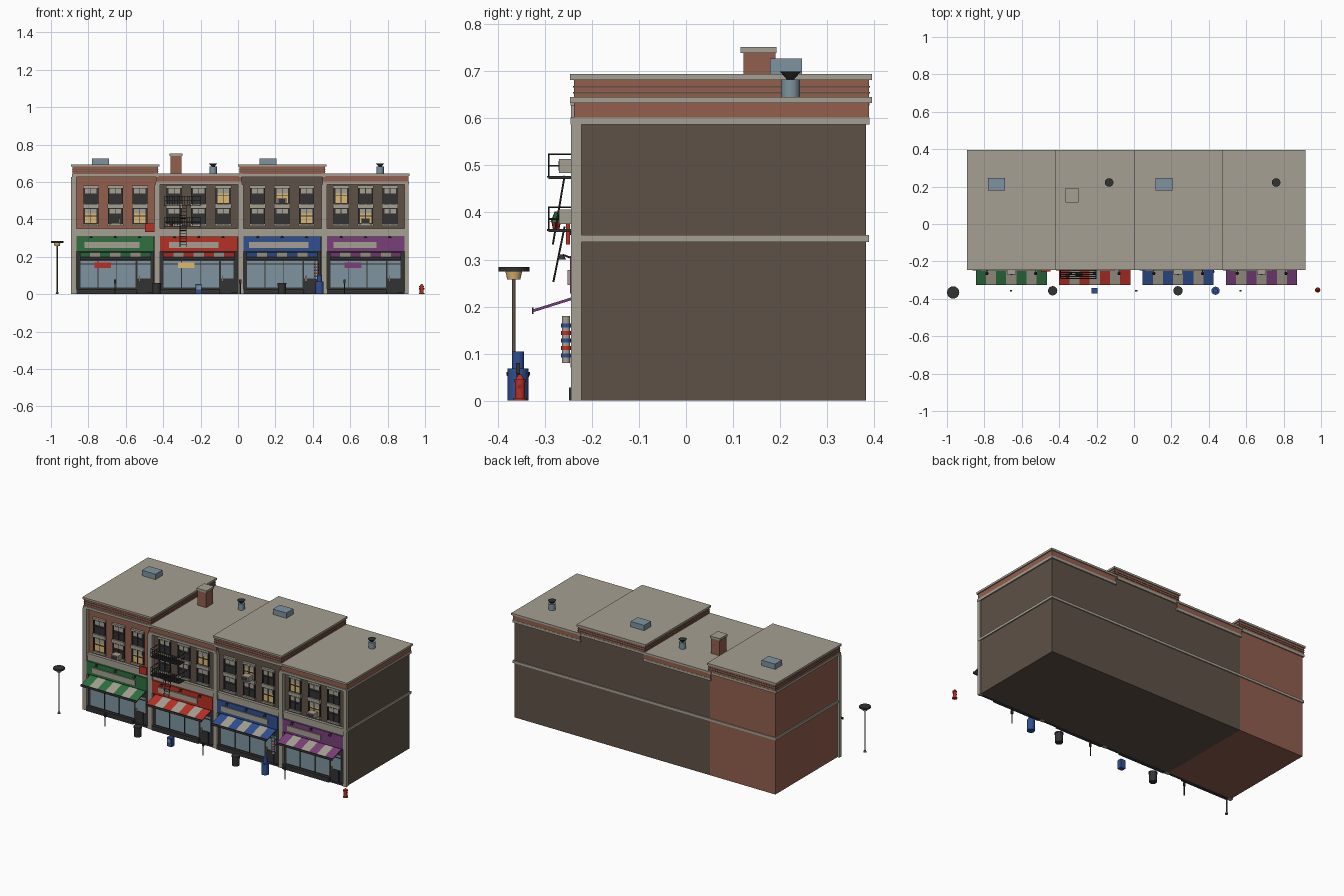
import bpy, bmesh, math
from mathutils import Vector, Matrix

if "Cube" in bpy.data.objects:
    bpy.data.objects.remove(bpy.data.objects["Cube"])

# Flat colours (sRGB bytes converted to linear)
PALETTE = {
    "brick": (146, 94, 78), "brown": (94, 81, 70), "stone": (166, 160, 146),
    "charcoal": (50, 50, 52), "glass": (126, 148, 160), "cream": (222, 184, 114),
    "green": (46, 112, 64), "red": (184, 48, 38), "blue": (48, 80, 146), "purple": (122, 64, 122)}
MATS = {}
for key, rgb in PALETTE.items():
    m = bpy.data.materials.new(key)
    lin = [(c / 255 / 12.92) if c < 10 else ((c / 255 + 0.055) / 1.055) ** 2.4 for c in rgb]
    m.diffuse_color = (*lin, 1)
    m.use_nodes = True
    m.node_tree.nodes["Principled BSDF"].inputs["Base Color"].default_value = m.diffuse_color
    MATS[key] = m


class Part:
    """Collects primitives into one named object."""
    def __init__(self, name):
        self.name, self.bm, self.mats = name, bmesh.new(), []

    def paint(self, verts, mat):
        if mat not in self.mats:
            self.mats.append(mat)
        for f in {f for v in verts for f in v.link_faces}:
            f.material_index = self.mats.index(mat)

    def box(self, x0, x1, y0, y1, z0, z1, mat):
        M = Matrix.Translation(((x0 + x1) / 2, (y0 + y1) / 2, (z0 + z1) / 2)) @ \
            Matrix.Diagonal((x1 - x0, y1 - y0, z1 - z0, 1))
        vs = bmesh.ops.create_cube(self.bm, size=1, matrix=M)["verts"]
        self.paint(vs, mat)
        return vs

    def cyl(self, x, y, z0, z1, r0, r1, mat, n=16):
        vs = bmesh.ops.create_cone(self.bm, cap_ends=True, segments=n, radius1=r0, radius2=r1,
                                   depth=z1 - z0, matrix=Matrix.Translation((x, y, (z0 + z1) / 2)))["verts"]
        self.paint(vs, mat)

    def rod(self, a, b, r, mat):
        a, b = Vector(a), Vector(b)
        M = Matrix.Translation((a + b) / 2) @ (b - a).to_track_quat('Z', 'Y').to_matrix().to_4x4()
        vs = bmesh.ops.create_cone(self.bm, cap_ends=True, segments=6, radius1=r, radius2=r,
                                   depth=(b - a).length, matrix=M)["verts"]
        self.paint(vs, mat)

    def done(self, smooth=False):
        me = bpy.data.meshes.new(self.name)
        self.bm.to_mesh(me)
        self.bm.free()
        for k in self.mats:
            me.materials.append(MATS[k])
        ob = bpy.data.objects.new(self.name, me)
        bpy.context.collection.objects.link(ob)
        if smooth:
            bpy.context.view_layer.objects.active = ob
            ob.select_set(True)
            bpy.ops.object.shade_smooth_by_angle(angle=math.radians(40))
            ob.select_set(False)


W, FRONT, BACK = 0.446, -0.222, 0.383
X0 = -0.879


def window(p, cx, z, lit, air_unit):
    w, h = 0.037, 0.086
    p.box(cx - w, cx + w, FRONT - .006, FRONT, z, z + h, "charcoal")
    p.box(cx - w + .006, cx + w - .006, FRONT - .007, FRONT, z + .005, z + h - .005,
          "cream" if lit else "charcoal")
    p.box(cx - w + .006, cx + w - .006, FRONT - .008, FRONT, z + h * .66, z + h - .005, "stone")   # blind
    for s in (-1, 1):                                                                            # jambs
        p.box(cx + s * w - .003, cx + s * w + .003, FRONT - .011, FRONT, z, z + h, "charcoal")
    p.box(cx - .002, cx + .002, FRONT - .01, FRONT, z, z + h, "charcoal")
    p.box(cx - w, cx + w, FRONT - .01, FRONT, z + h * .48, z + h * .53, "charcoal")
    p.box(cx - w - .006, cx + w + .006, FRONT - .016, FRONT, z - .011, z, "stone")               # sill
    p.box(cx - w - .006, cx + w + .006, FRONT - .014, FRONT, z + h, z + h + .012, "stone")       # lintel
    if air_unit:
        p.box(cx - .024, cx + .024, -0.27, FRONT, z + .001, z + .031, "stone")
        p.box(cx - .019, cx + .019, -0.271, -0.27, z + .006, z + .026, "charcoal")


# (wall, shop colour, body top, parapet height, lit windows, air unit, sign x range, hanging sign)
SHOPS = [
    ("brick", "green", .627, .04, {(0, 0), (2, 0)}, (1, 0), (-.82, -.527), "red"),
    ("brown", "red", .587, .031, {(2, 1)}, None, (-.37, -.104), "cream"),
    ("brown", "blue", .627, .04, {(1, 1), (2, 0)}, (1, 1), (.06, .377), None),
    ("brown", "purple", .587, .031, {(0, 1), (1, 0)}, (1, 0), (.51, .74), "purple")]

for i, (wall, col, top, par, lit, air, sign, hang) in enumerate(SHOPS):
    a = X0 + i * W
    b, cx, n = a + W, a + W / 2, f"building_{i + 1}"
    # Body, belt course, cornice, parapet and roof slab
    p = Part(n + "_walls")
    p.box(a, b, FRONT, BACK, 0, top, wall)
    p.done()
    p = Part(n + "_cornice_and_roof")
    e = .007 if i in (0, 3) else 0
    p.box(a - e * (i == 0), b + e * (i == 3), -.24, .389, .337, .352, "stone")
    p.box(a, b, -.236, FRONT, .308, .337, "stone")
    p.box(a - .008, b + .008, -.245, .39, top, top + .015, "stone")
    p.box(a - .006, b + .006, -.238, .389, top + .015, top + .015 + par, "brick")
    p.box(a - .013, b + .013, -.246, .395, top + .015 + par, top + .027 + par, "stone")
    if i % 2 == 0:   # thin corbel lines of the taller parapets
        for k in range(2):
            z = top + .026 + k * .013
            p.box(a - .008, b + .008, -.24, .391, z, z + .003, "brown")
    p.done()
    # Upper windows
    p = Part(n + "_windows")
    for c in range(3):
        for r in range(2):
            window(p, cx + (c - 1) * .131, .375 + r * .108, (c, r) in lit, (c, r) == air)
    p.done()
    # Shopfront: frame, display glass, door, bulkhead
    p = Part(n + "_shopfront")
    l, r = a + .016, b - .016
    p.box(l, r, -.231, FRONT, 0, .235, "charcoal")
    p.box(l + .02, l + .315, -.234, FRONT, .035, .178, "glass")
    p.box(l + .325, r - .02, -.234, FRONT, .085, .178, "glass")
    p.box(l + .328, r - .035, -.237, FRONT, .012, .085, "charcoal")
    p.box(l + .02, r - .02, -.238, FRONT, .160, .164, "charcoal")
    for mx in (.115, .215):
        p.box(l + mx - .002, l + mx + .002, -.238, FRONT, .035, .178, "charcoal")
    p.box(l, l + .32, -.249, FRONT, 0, .028, "charcoal")
    p.box(l + .32, r, -.24, FRONT, 0, .012, "charcoal")
    p.box(l + .333, l + .336, -.245, -.234, .07, .1, "cream")
    if hang:
        p.box(cx - .112, cx - .022, -.241, -.234, .14, .17, hang)
    p.done()
    # Fascia with sign plate and lamps
    p = Part(n + "_fascia")
    p.box(l, r, -.246, FRONT, .228, .308, col)
    p.box(*sign, -.252, FRONT, .246, .278, "stone")
    for dx in (-.13, 0, .13):
        p.rod((cx + dx, -.24, .302), (cx + dx, -.262, .31), .002, "charcoal")
        p.cyl(cx + dx, -.264, .300, .311, .009, .003, "charcoal", 10)
    p.done()
    # Striped sloping awning
    p = Part(n + "_awning")
    sw = .38 / 7
    for k in range(7):
        x = cx - .19 + k * sw
        for v in p.box(x, x + sw, -.325, -.236, .216, .222, "stone" if k % 2 else col):
            if v.co.y < -.3:
                v.co.z -= .028
        
    p.box(cx - .19, cx + .19, -.327, -.324, .184, .198, "charcoal")
    p.done()

# Stone pilasters between buildings
p = Part("pilasters")
for i in range(5):
    x = X0 + i * W
    t = .627 if i < 1 else .587
    p.box(x - (.013 if i != 4 else .016), x + (.016 if i != 4 else .006), -.244, FRONT, 0, t, "stone")
p.done()

# Roof hatches, chimney, vents
p = Part("roof_hatches")
for x in (-.735, .16):
    p.box(x - .046, x + .046, .178, .246, .69, .727, "glass")
p.done()
p = Part("chimney")
p.box(-.361, -.303, .122, .19, .64, .741, "brick")
p.box(-.366, -.298, .116, .192, .739, .752, "stone")
p.done()
p = Part("roof_vents")
for x in (-.133, .76):
    p.cyl(x, .222, .64, .683, .02, .02, "glass")
    p.cyl(x, .222, .683, .7, .008, .023, "charcoal")
p.done(True)

# Fire escape: two railed landings and ladders
p = Part("fire_escape")
fx0, fx1, fy = -.392, -.203, -.292
for z in (.361, .474):
    for k in range(7):
        y = fy + k * .011
        p.box(fx0, fx1, y - .003, y + .003, z, z + .004, "charcoal")
    for zz in (z + .025, z + .05):
        p.rod((fx0, fy, zz), (fx1, fy, zz), .0018, "charcoal")
        for x in (fx0, fx1):
            p.rod((x, fy, zz), (x, FRONT, zz), .0018, "charcoal")
    for k in range(15):
        x = fx0 + (fx1 - fx0) * k / 14
        p.rod((x, fy, z), (x, fy, z + .05), .0014, "charcoal")
    for x in (fx0, fx1):
        p.box(x - .003, x + .003, fy, FRONT, z - .003, z + .004, "charcoal")
for top_pt, low_pt in (((-.258, .478), (-.283, .332)), ((-.258, .37), (-.282, .252))):
    for x in (-.31, -.276):
        p.rod((x, *top_pt), (x, *low_pt), .002, "charcoal")
    for k in range(1, 8):
        t = k / 8
        y, z = (top_pt[j] + (low_pt[j] - top_pt[j]) * t for j in (0, 1))
        p.rod((-.31, y, z), (-.276, y, z), .0016, "charcoal")
p.done()
p = Part("potted_plant")
p.cyl(-.355, -.276, .365, .38, .007, .01, "red", 10)
p.cyl(-.355, -.276, .38, .402, .012, .003, "green", 8)
p.done()

# Projecting red sign and striped barber pole
p = Part("blade_sign")
p.box(-.497, -.447, -.255, -.247, .332, .377, "red")
p.rod((-.472, -.25, .355), (-.472, FRONT, .355), .003, "charcoal")
p.done()
p = Part("striped_pole")
p.cyl(.42, -.255, .08, .18, .009, .009, "stone")
for k in range(5):
    z = .092 + k * .016
    p.cyl(.42, -.255, z, z + .008, .0102, .0102, "red" if k % 2 else "blue")
p.box(.417, .423, -.255, FRONT, .125, .131, "charcoal")
p.done(True)

# Street furniture
SY = -.357
p = Part("street_lamp")
p.cyl(-.967, -.366, 0, .26, .004, .004, "brown", 10)
p.cyl(-.967, -.366, 0, .012, .009, .006, "brown", 10)
p.cyl(-.967, -.366, .258, .276, .014, .018, "cream")
p.cyl(-.967, -.366, .275, .284, .033, .033, "charcoal")
p.done(True)
p = Part("litter_bins")
for x in (-.435, .235):
    p.cyl(x, SY, 0, .056, .021, .023, "charcoal")
    p.cyl(x, SY, .054, .061, .025, .025, "charcoal")
p.done(True)
p = Part("news_box")
p.box(-.226, -.194, SY - .014, SY + .014, 0, .054, "blue")
p.box(-.221, -.199, SY - .0155, SY - .014, .025, .046, "glass")
p.done()
p = Part("blue_post_box")
p.cyl(.436, SY, 0, .068, .022, .022, "blue")
p.cyl(.436, SY, .068, .104, .0125, .0125, "blue")
p.done(True)
p = Part("parking_meters")
for x in (-.658, .012, .57):
    p.cyl(x, SY, 0, .06, .003, .003, "charcoal", 8)
    p.box(x - .006, x + .006, SY - .004, SY + .004, .058, .08, "charcoal")
p.done()
p = Part("fire_hydrant")
p.cyl(.982, -.353, 0, .006, .014, .014, "red")
p.cyl(.982, -.353, .006, .042, .0105, .0105, "red")
p.cyl(.982, -.353, .04, .045, .013, .013, "red")
p.cyl(.982, -.353, .045, .056, .010, .003, "red")
p.rod((.968, -.353, .03), (.996, -.353, .03), .004, "red")
p.done(True)
